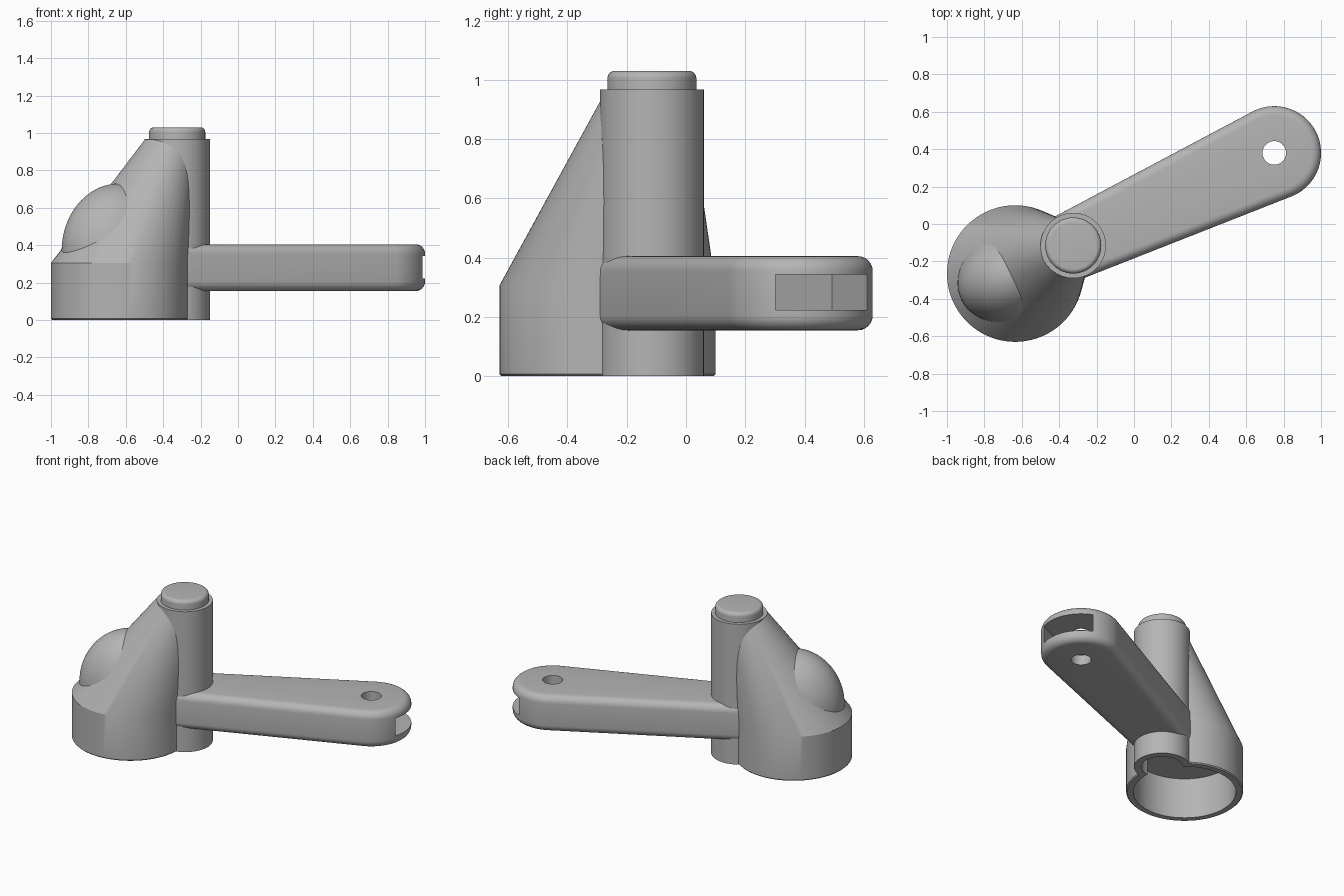
import bpy, bmesh, math
from mathutils import Matrix, Vector

cube = bpy.data.objects.get("Cube")
if cube:
    bpy.data.objects.remove(cube, do_unlink=True)

SEG = 96
BASE = Vector((-0.635, -0.265))
POST = Vector((-0.325, -0.115))
TIP = Vector((0.75, 0.38))
BASE_R, POST_R, TIP_R = 0.365, 0.175, 0.25

grey = bpy.data.materials.new("machined grey")
grey.use_nodes = True
grey.diffuse_color = (0.46, 0.46, 0.46, 1)
grey.node_tree.nodes["Principled BSDF"].inputs["Base Color"].default_value = (0.46, 0.46, 0.46, 1)


def make(name, bm):
    bmesh.ops.recalc_face_normals(bm, faces=bm.faces)
    mesh = bpy.data.meshes.new(name)
    bm.to_mesh(mesh)
    bm.free()
    mesh.materials.append(grey)
    obj = bpy.data.objects.new(name, mesh)
    bpy.context.collection.objects.link(obj)
    return obj


def loft(name, outlines):
    """Skin a stack of (points, z) outlines and cap both ends."""
    bm = bmesh.new()
    rings = [[bm.verts.new((p.x, p.y, z)) for p in pts] for pts, z in outlines]
    n = len(rings[0])
    for a, b in zip(rings, rings[1:]):
        for i in range(n):
            j = (i + 1) % n
            bm.faces.new((a[i], a[j], b[j], b[i]))
    bm.faces.new(rings[0][::-1])
    bm.faces.new(rings[-1])
    return make(name, bm)


def arc(centre, radius, start=0.0, sweep=math.tau, steps=SEG):
    return [centre + radius * Vector((math.cos(start + sweep * i / steps),
                                      math.sin(start + sweep * i / steps)))
            for i in range(steps + (sweep < 6.28))]


def cylinder(name, centre, *levels):
    return loft(name, [(arc(centre, r), z) for r, z in levels])


def apply_modifiers(obj):
    bpy.context.view_layer.update()
    graph = bpy.context.evaluated_depsgraph_get()
    mesh = bpy.data.meshes.new_from_object(obj.evaluated_get(graph))
    obj.modifiers.clear()
    obj.data = mesh


def combine(obj, others, operation, keep=False):
    for other in others:
        mod = obj.modifiers.new("combine", 'BOOLEAN')
        mod.operation, mod.solver, mod.object = operation, 'EXACT', other
        apply_modifiers(obj)
        if not keep:
            bpy.data.objects.remove(other, do_unlink=True)


# Round base flowing into a leaning cone that meets the post
lean = (POST - BASE).normalized()
cone_top = BASE + lean * 0.304
housing = loft("housing", [(arc(BASE, BASE_R - 0.007), 0), (arc(BASE, BASE_R), 0.007),
                           (arc(BASE, BASE_R), 0.305), (arc(cone_top, 0.136), 0.966)])
post = cylinder("post", POST, (POST_R, 0), (POST_R, 0.967))

# Domed bulge on the outer slope of the cone
bm = bmesh.new()
bmesh.ops.create_uvsphere(
    bm, u_segments=SEG, v_segments=48, radius=1,
    matrix=Matrix.Translation((BASE.x, BASE.y, 0.37))
    @ Matrix.Rotation(math.atan2(lean.y, lean.x), 4, 'Z')
    @ Matrix.Diagonal((0.32, 0.25, 0.36, 1)))
bulge = make("bulge", bm)
combine(housing, [post, bulge], 'UNION')

# Tapered lever arm with rounded rims
axis = TIP - POST
heading = math.atan2(axis.y, axis.x)
root_r = 0.183
tilt = math.acos((TIP_R - root_r) / axis.length)
fillet, low, high = 0.05, 0.155, 0.405


def arm_outline(inset):
    # The tangent directions make the two end arcs join smoothly
    turn = math.pi - tilt
    return (arc(TIP, TIP_R - inset, heading - turn, 2 * turn, 64)
            + arc(POST, root_r - inset, heading + turn, 2 * tilt, 48))


steps = [i * math.pi / 12 for i in range(7)]
rim = [(fillet * (1 - math.sin(a)), fillet * (1 - math.cos(a))) for a in steps]
layers = [(arm_outline(inset), low + rise) for inset, rise in rim]
layers += [(arm_outline(inset), high - rise) for inset, rise in reversed(rim)]
arm = loft("lever_arm", layers)

# Pin hole and end slot in the arm
hole = cylinder("hole_cutter", TIP, (0.063, 0), (0.063, 0.6))
along = axis.normalized()
across = Vector((-along.y, along.x))
slot_pts = [TIP + along * u + across * v
            for u, v in ((-0.1, -0.17), (0.4, -0.17), (0.4, 0.17), (-0.1, 0.17))]
slot = loft("slot_cutter", [(slot_pts, 0.223), (slot_pts, 0.343)])
combine(arm, [hole, slot], 'DIFFERENCE')

# Hollow underside shared by base and post
cavities = [cylinder("base_cavity", BASE, (0.32, -0.1), (0.32, 0.28)),
            cylinder("post_cavity", POST, (0.13, -0.1), (0.13, 0.28))]
combine(arm, cavities, 'DIFFERENCE', keep=True)
combine(housing, cavities, 'DIFFERENCE')

# Rounded pin cap on the post
cap = [(0.15 - 0.025 * (1 - math.cos(a)), 1.005 + 0.025 * math.sin(a)) for a in steps]
pin = cylinder("pin_cap", POST, (0.15, 0.95), *cap)

# Smooth shading with crisp edges
bpy.ops.object.select_all(action='DESELECT')
for obj in (housing, arm, pin):
    obj.select_set(True)
bpy.context.view_layer.objects.active = housing
bpy.ops.object.shade_smooth_by_angle(angle=math.radians(25))
